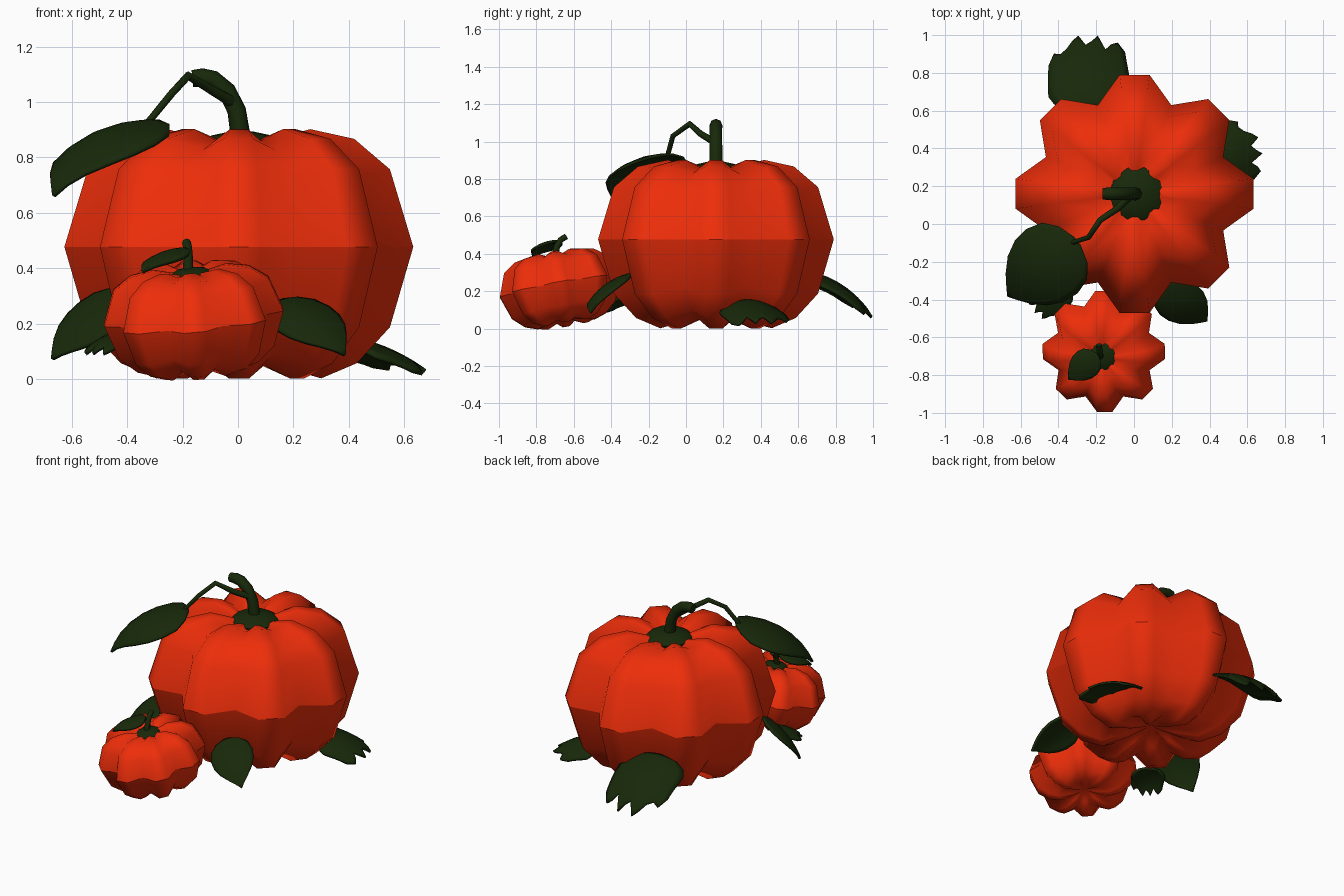
import bpy
from math import sin, cos, pi, radians
from mathutils import Vector, Matrix

if "Cube" in bpy.data.objects:
    bpy.data.objects.remove(bpy.data.objects["Cube"])


def material(name, rgb):
    m = bpy.data.materials.new(name)
    m.diffuse_color = (*rgb, 1)
    m.use_nodes = True
    m.node_tree.nodes["Principled BSDF"].inputs["Base Color"].default_value = m.diffuse_color
    return m


ORANGE = material("pumpkin_orange", (0.85, 0.027, 0.003))
GREEN = material("leaf_green", (0.009, 0.022, 0.003))


def mesh_object(name, verts, faces, mat, angle=40):
    me = bpy.data.meshes.new(name)
    me.from_pydata(verts, [], faces)
    me.materials.append(mat)
    for p in me.polygons:
        p.use_smooth = True
    me.set_sharp_from_angle(angle=radians(angle))
    ob = bpy.data.objects.new(name, me)
    bpy.context.collection.objects.link(ob)
    return ob


# Revolve a profile; spokes = [(angle, radius factor, height factor), ...]
def revolve(name, profile, spokes, mat, angle=40):
    n = len(spokes)
    verts = [(0, 0, profile[0][1])]
    for r, z in profile[1:-1]:
        verts += [(r * k * cos(a), r * k * sin(a), z * h) for a, k, h in spokes]
    verts.append((0, 0, profile[-1][1]))
    last, top = len(verts) - 1, len(verts) - 1 - n
    faces = []
    for j in range(n):
        k = (j + 1) % n
        faces.append((0, 1 + k, 1 + j))
        for i in range(len(profile) - 3):
            a = 1 + i * n
            faces.append((a + j, a + k, a + n + k, a + n + j))
        faces.append((top + j, top + k, last))
    return mesh_object(name, verts, faces, mat, angle)


# Ribbed body: eight lobes, each with a flat crest and a deep groove
BODY = [(0, -0.37), (0.14, -0.43), (0.30, -0.475), (0.43, -0.42), (0.55, -0.29),
        (0.635, 0), (0.55, 0.28), (0.42, 0.39), (0.26, 0.425), (0.13, 0.39), (0, 0.36)]
LOBES = []
for i in range(8):
    c = i * pi / 4
    LOBES += [(c - pi / 8, 0.80, 0.90), (c - 0.125, 1, 1), (c + 0.125, 1, 1)]
CAP = [(0, -0.03), (0.14, -0.025), (0.145, -0.005), (0.11, 0.02), (0.04, 0.035), (0, 0.035)]
DECAGON = [(i * pi / 5, 1, 1) for i in range(10)]


def pumpkin(prefix, matrix):
    body = revolve(prefix + "_body", BODY, LOBES, ORANGE, 180)
    body.matrix_world = matrix
    # Only the waist is a hard edge
    me = body.data
    for e in me.edges:
        e.use_edge_sharp = all(abs(me.vertices[v].co.z) < 0.001 for v in e.vertices)
    cap = revolve(prefix + "_cap", CAP, DECAGON, GREEN)
    cap.matrix_world = matrix @ Matrix.Translation((0.01, 0, 0.382))


pumpkin("large_pumpkin", Matrix.Translation((0.003, 0.16, 0.477)))
pumpkin("small_pumpkin", Matrix.Translation((-0.16, -0.675, 0.224))
        @ Matrix.Rotation(radians(-5), 4, 'Y') @ Matrix.Rotation(radians(10), 4, 'X')
        @ Matrix.Diagonal((0.515, 0.515, 0.43, 1)))


# Tapered tubes for stems and the vine: points are (x, y, z, radius)
def tube(name, pts):
    cu = bpy.data.curves.new(name, 'CURVE')
    cu.dimensions = '3D'
    cu.bevel_depth = 1
    cu.bevel_resolution = 2
    cu.use_fill_caps = True
    sp = cu.splines.new('POLY')
    sp.points.add(len(pts) - 1)
    for p, (x, y, z, r) in zip(sp.points, pts):
        p.co = (x, y, z, 1)
        p.radius = r
    cu.materials.append(GREEN)
    bpy.context.collection.objects.link(bpy.data.objects.new(name, cu))


tube("large_stem", [(0.01, 0.16, 0.87, 0.036), (-0.005, 0.16, 0.97, 0.034),
                    (-0.04, 0.16, 1.04, 0.033), (-0.09, 0.16, 1.08, 0.034),
                    (-0.13, 0.16, 1.088, 0.034), (-0.165, 0.16, 1.085, 0.03)])
tube("vine", [(-0.02, 0.15, 1.0, 0.022), (-0.09, 0.08, 1.04, 0.018), (-0.18, 0.02, 1.095, 0.016),
              (-0.24, -0.07, 1.03, 0.014), (-0.33, -0.10, 0.92, 0.013)])
tube("small_stem", [(-0.18, -0.70, 0.39, 0.019), (-0.18, -0.69, 0.44, 0.017),
                    (-0.182, -0.67, 0.475, 0.016), (-0.186, -0.64, 0.493, 0.016)])
tube("small_leaf_stalk", [(-0.182, -0.68, 0.46, 0.009), (-0.22, -0.71, 0.46, 0.008)])

STEPS = [0, 0.06, 0.18, 0.35, 0.52, 0.68, 0.82, 0.92, 1]
POINTED = [0.12, 0.55, 0.88, 1, 0.95, 0.76, 0.46, 0.2, 0.01]
BROAD = [0.15, 0.6, 0.88, 1, 1, 0.98, 0.96, 0.95, 0.94]
TEETH = [0.74, 0.88, 0.84, 0.74, 0.98, 0.88, 0.82, 1, 0.92, 0.80, 0.74, 0.78, 0.62]


# Leaf grid from base to tip, bowed upward, edges drooping; torn leaves end in teeth
def leaf(name, base, tip, half, bow, droop, roll=0, torn=False):
    base, d = Vector(base), Vector(tip) - Vector(base)
    side = Vector((-d.y, d.x, 0)).normalized()
    side.rotate(Matrix.Rotation(radians(-roll), 3, d.normalized()))
    up = d.cross(side).normalized()
    widths = BROAD if torn else POINTED
    verts, faces, n = [], [], 13
    for t, w in zip(STEPS, widths):
        for j in range(n):
            u = (j / 6 - 1) * w
            s = t * TEETH[j] if torn else t
            verts.append(base + d * s + side * u * half
                         + up * (bow * 4 * s * (1 - s) - droop * u * u))
    for i in range(len(STEPS) - 1):
        for j in range(n - 1):
            a = i * n + j
            faces.append((a, a + n, a + n + 1, a + 1))
    ob = mesh_object(name, verts, faces, GREEN)
    sol = ob.modifiers.new("thickness", 'SOLIDIFY')
    sol.thickness = 0.014
    sol.offset = 0


leaf("vine_leaf", (-0.30, -0.09, 0.93), (-0.665, -0.38, 0.66), 0.215, 0.08, 0.06)
leaf("front_right_leaf", (0.15, -0.33, 0.28), (0.385, -0.51, 0.085), 0.13, 0.04, 0.03, -22)
leaf("left_leaf", (-0.42, -0.20, 0.31), (-0.67, -0.24, 0.07), 0.14, 0.03, 0.03, 28)
leaf("small_leaf", (-0.195, -0.69, 0.468), (-0.345, -0.82, 0.385), 0.078, 0.02, 0.02)
leaf("back_torn_leaf", (-0.23, 0.62, 0.31), (-0.26, 0.995, 0.06), 0.215, 0.05, 0.06, 0, True)
leaf("right_torn_leaf", (0.38, 0.33, 0.15), (0.665, 0.43, 0.03), 0.18, 0.02, 0.06, 0, True)
leaf("front_left_torn_leaf", (-0.39, -0.32, 0.17), (-0.50, -0.49, 0.09), 0.10, 0.02, 0.03, 0, True)
